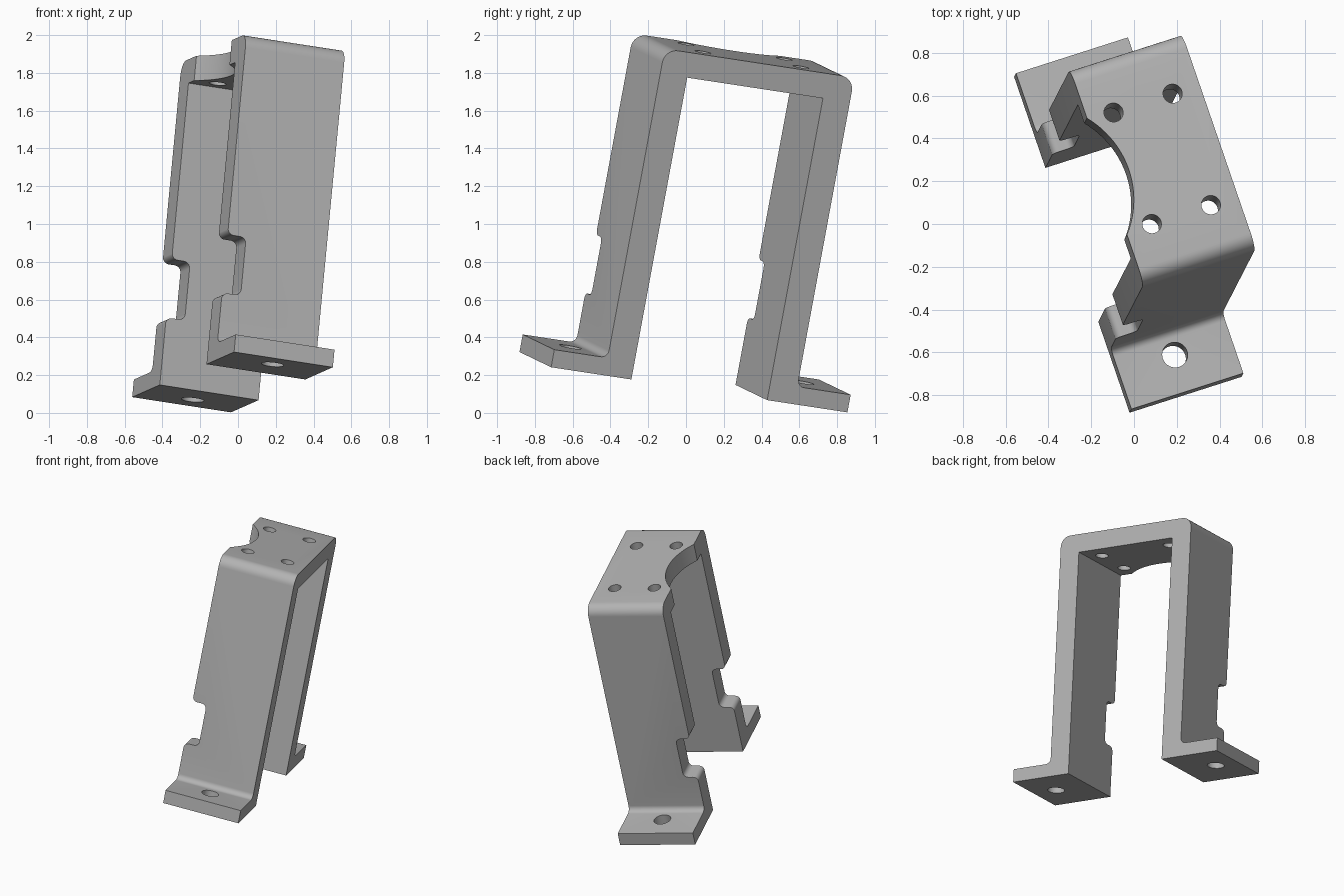
import bpy, bmesh, math
from mathutils import Vector, Matrix

cube = bpy.data.objects.get("Cube")
if cube:
    bpy.data.objects.remove(cube, do_unlink=True)

# Main dimensions in the bracket's own frame
WIDTH, HEIGHT = 0.555, 1.766
OUTER, INNER, FOOT = 0.536, 0.384, 0.838
PLATE, FOOT_THICK = 0.134, 0.095
SIDE = -WIDTH / 2


def rounded(corners, steps=8):
    """Outline from (a, b, radius) corners with filleted corners."""
    out = []
    for i, (a, b, r) in enumerate(corners):
        p = Vector((a, b))
        if r == 0:
            out.append(p)
            continue
        d0 = (Vector(corners[i - 1][:2]) - p).normalized()
        d1 = (Vector(corners[(i + 1) % len(corners)][:2]) - p).normalized()
        centre = p + (d0 + d1) * r
        for k in range(steps + 1):
            t = k / steps * math.pi / 2
            out.append(centre - d1 * r * math.cos(t) - d0 * r * math.sin(t))
    return out


def prism(name, outline, place, start, end):
    """Extrude an outline; place maps (a, b, depth) to a 3D point."""
    bm = bmesh.new()
    rings = [[bm.verts.new(place(a, b, d)) for a, b in outline] for d in (start, end)]
    bm.faces.new(rings[0])
    bm.faces.new(rings[1])
    n = len(outline)
    for i in range(n):
        j = (i + 1) % n
        bm.faces.new((rings[0][i], rings[0][j], rings[1][j], rings[1][i]))
    bmesh.ops.recalc_face_normals(bm, faces=bm.faces)
    mesh = bpy.data.meshes.new(name)
    bm.to_mesh(mesh)
    bm.free()
    obj = bpy.data.objects.new(name, mesh)
    bpy.context.collection.objects.link(obj)
    return obj


def cylinder(name, x, y, radius, z0, z1, sides=32):
    ring = [(x + radius * math.cos(2 * math.pi * i / sides),
             y + radius * math.sin(2 * math.pi * i / sides)) for i in range(sides)]
    return prism(name, ring, lambda a, b, d: (a, b, d), z0, z1)


# Bent bracket body: two legs, bridge plate and outward feet
half = [(INNER, HEIGHT - PLATE, 0), (INNER, 0, 0), (FOOT, 0, 0), (FOOT, FOOT_THICK, 0),
        (OUTER, FOOT_THICK, 0.04), (OUTER, HEIGHT, 0.075)]
profile = half + [(-y, z, r) for y, z, r in reversed(half)]
bracket = prism("bracket", rounded(profile), lambda a, b, d: (d, a, b), SIDE, -SIDE)

# Side notch through both legs, with rounded corners
low, high, depth, r, lip = 0.365, 0.679, 0.104, 0.035, SIDE - 0.0005
notch = [(SIDE - 0.1, low - 0.1, 0), (lip, low - 0.1, 0), (lip, low, r),
         (SIDE + depth, low, r), (SIDE + depth, high, r), (lip, high, r),
         (lip, high + 0.1, 0), (SIDE - 0.1, high + 0.1, 0)]
cutters = [prism("notch_cutter", rounded(notch), lambda a, b, d: (a, d, b), -1, 1)]

# Round cutout in the bridge, bridge holes and foot holes
cutters.append(cylinder("arc_cutter", SIDE + 0.108 - 0.445, 0, 0.445, 1.4, 2, 96))
for s in (-1, 1):
    for x in (-0.15, 0.143):
        cutters.append(cylinder("bridge_hole_cutter", x, s * 0.278, 0.045, 1.4, 2))
    cutters.append(cylinder("foot_hole_cutter", 0, s * 0.657, 0.06, -0.2, 0.3))

for c in cutters:
    c.hide_render = True
    mod = bracket.modifiers.new(c.name, 'BOOLEAN')
    mod.operation, mod.solver, mod.object = 'DIFFERENCE', 'EXACT', c

# Bake the cuts and remove the cutters
bpy.context.view_layer.update()
graph = bpy.context.evaluated_depsgraph_get()
baked = bpy.data.meshes.new_from_object(bracket.evaluated_get(graph))
bracket.modifiers.clear()
bracket.data = baked
for c in cutters:
    bpy.data.objects.remove(c, do_unlink=True)

# Plain grey metal
grey = bpy.data.materials.new("grey_metal")
grey.use_nodes = True
colour = (0.45, 0.45, 0.45, 1)
grey.diffuse_color = colour
grey.node_tree.nodes["Principled BSDF"].inputs["Base Color"].default_value = colour
bracket.data.materials.clear()
bracket.data.materials.append(grey)

# Tilted placement of the whole bracket
up = Vector((0.093, 0.181, 0.979)).normalized()
across = Vector((0.942, 0.3015, -0.147))
across = (across - up * across.dot(up)).normalized()
along = up.cross(across)
turn = Matrix((across, along, up)).transposed()
offset = turn @ Vector((-0.055, -0.0265, 0.154))
bracket.matrix_world = Matrix.Translation(offset) @ turn.to_4x4()

bpy.ops.object.select_all(action='DESELECT')
bracket.select_set(True)
bpy.context.view_layer.objects.active = bracket
bpy.ops.object.shade_smooth_by_angle(angle=math.radians(30))
